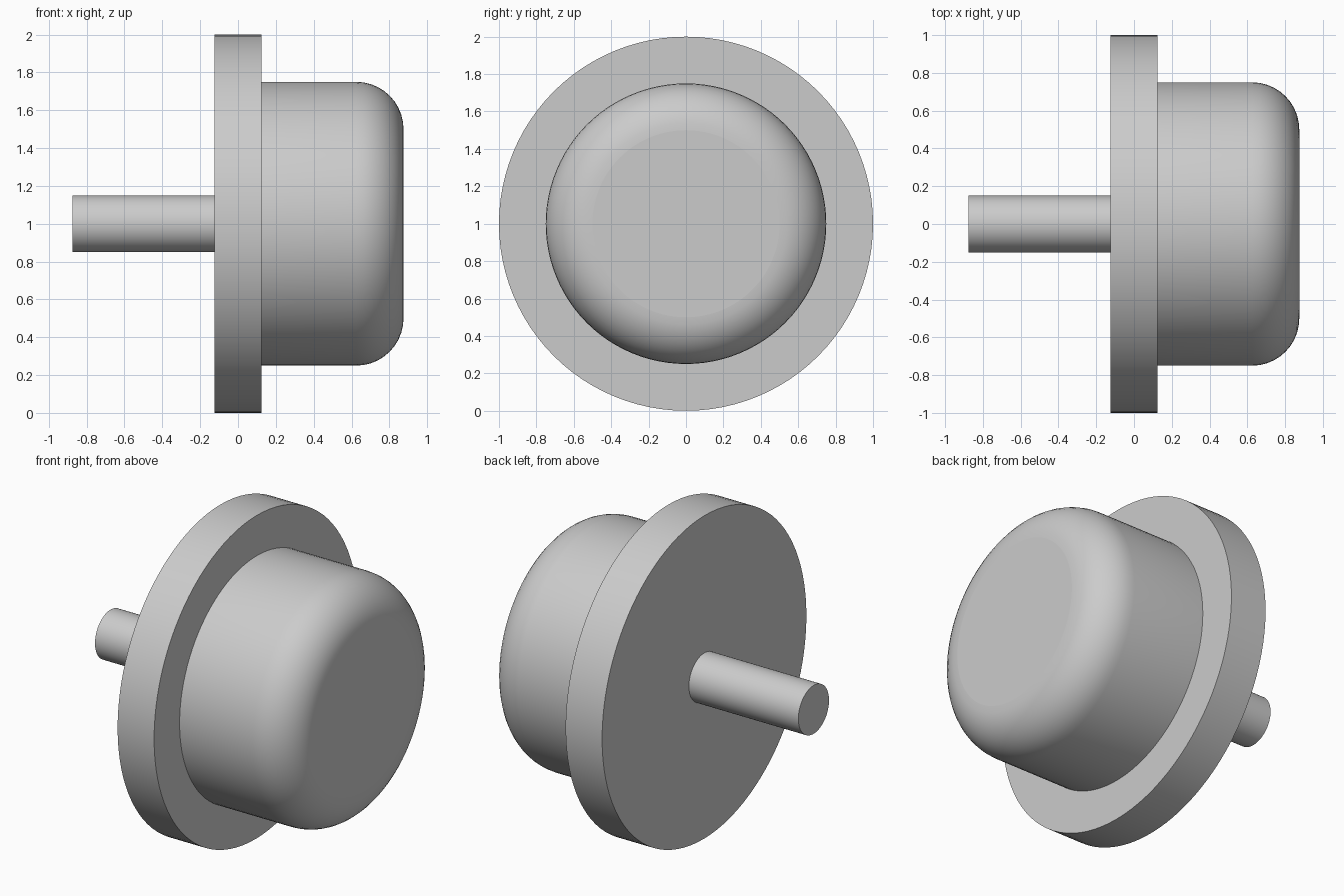
import bpy
from math import sin, cos, pi, radians

cube = bpy.data.objects.get("Cube")
if cube:
    bpy.data.objects.remove(cube, do_unlink=True)

grey = bpy.data.materials.new("plain grey")
grey.use_nodes = True
grey.diffuse_color = (0.6, 0.6, 0.6, 1)
grey.node_tree.nodes["Principled BSDF"].inputs["Base Color"].default_value = (0.6, 0.6, 0.6, 1)

SIDES = 96
CENTRE_Z = 1.0


def lathe(name, profile):
    """Turn (x, radius) rings around the x axis and cap both ends."""
    verts = [(x, r * cos(2 * pi * i / SIDES), CENTRE_Z + r * sin(2 * pi * i / SIDES))
             for x, r in profile for i in range(SIDES)]
    faces = []
    for ring in range(len(profile) - 1):
        a, b = ring * SIDES, (ring + 1) * SIDES
        for i in range(SIDES):
            j = (i + 1) % SIDES
            faces.append((a + i, a + j, b + j, b + i))
    faces.append(tuple(reversed(range(SIDES))))
    faces.append(tuple(range(len(verts) - SIDES, len(verts))))
    # Rings advance along +x, so the side faces need flipping to point outwards
    mesh = bpy.data.meshes.new(name)
    mesh.from_pydata(verts, [], [f[::-1] if len(f) == 4 else f for f in faces])
    mesh.materials.append(grey)
    obj = bpy.data.objects.new(name, mesh)
    bpy.context.collection.objects.link(obj)
    bpy.ops.object.select_all(action='DESELECT')
    obj.select_set(True)
    bpy.context.view_layer.objects.active = obj
    bpy.ops.object.shade_smooth_by_angle(angle=radians(35))
    return obj


# Thin round shaft
lathe("shaft", [(-0.875, 0.15), (-0.125, 0.15)])

# Wide flat flange
lathe("flange", [(-0.125, 1.0), (0.125, 1.0)])

# Knob with a rounded outer rim
FILLET = 0.25
STEPS = 10
rim = [(0.625 + FILLET * sin(pi / 2 * k / STEPS), 0.5 + FILLET * cos(pi / 2 * k / STEPS))
       for k in range(STEPS + 1)]
lathe("knob", [(0.125, 0.75)] + rim)
